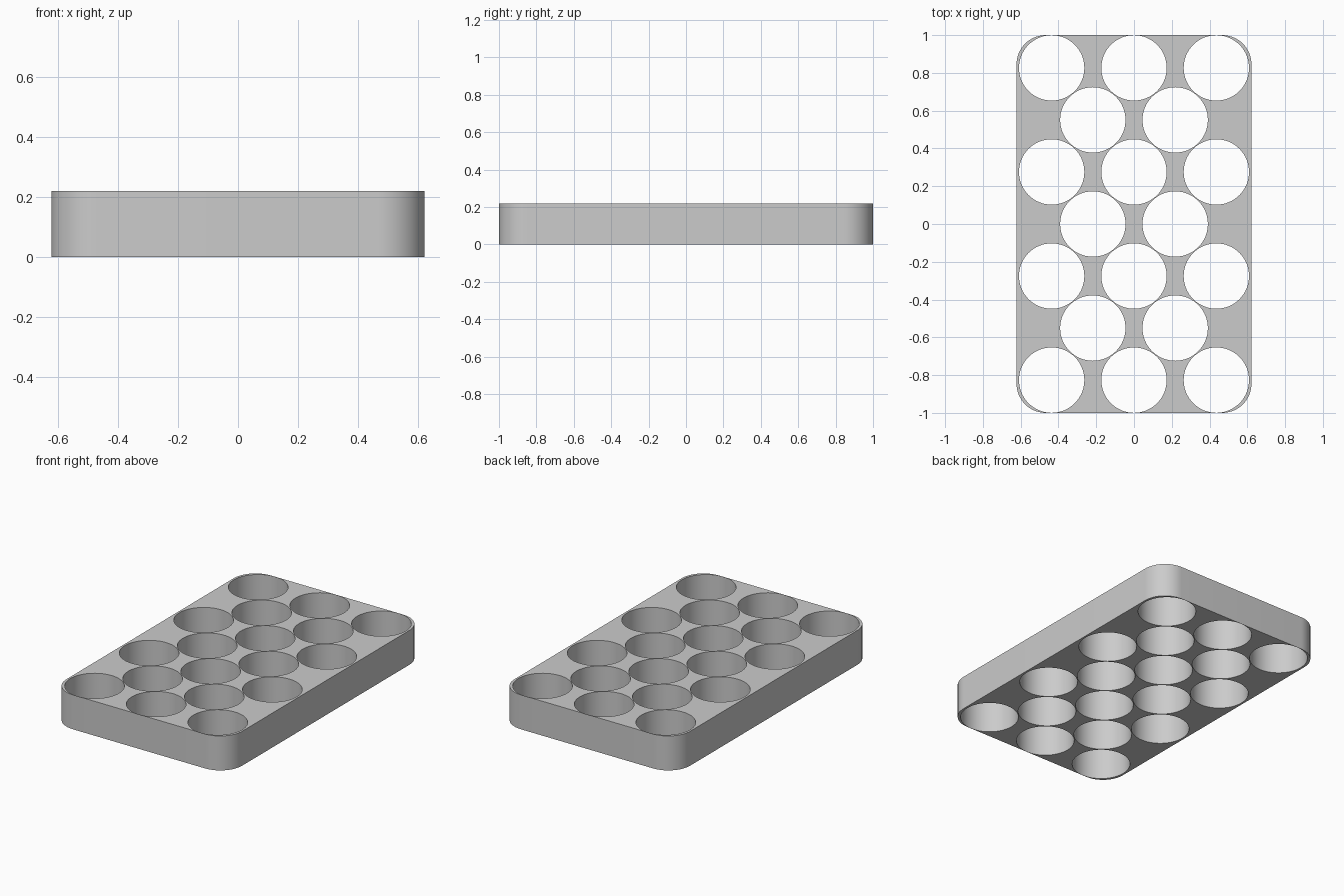
import bpy
import bmesh
from math import cos, sin, pi

cube = bpy.data.objects.get("Cube")
if cube:
    bpy.data.objects.remove(cube, do_unlink=True)

HALF_W, HALF_L, HEIGHT = 0.622, 1.0, 0.22
CORNER = 0.155
HOLE_R, STEP_X, STEP_Y = 0.173, 0.436, 0.2755

grey = bpy.data.materials.new("plain grey")
grey.use_nodes = True
colour = (0.6, 0.6, 0.6, 1)
grey.diffuse_color = colour
grey.node_tree.nodes["Principled BSDF"].inputs["Base Color"].default_value = colour


def arc(cx, cy, radius, start, sweep, count):
    return [(cx + radius * cos(start + sweep * i / count),
             cy + radius * sin(start + sweep * i / count)) for i in range(count + 1)]


def add_loop(bm, points):
    verts = [bm.verts.new((x, y, 0)) for x, y in points]
    for a, b in zip(verts, verts[1:] + verts[:1]):
        bm.edges.new((a, b))


bm = bmesh.new()

# Rounded outer wall
outline = []
for i, (sx, sy) in enumerate([(1, 1), (-1, 1), (-1, -1), (1, -1)]):
    outline += arc(sx * (HALF_W - CORNER), sy * (HALF_L - CORNER), CORNER, i * pi / 2, pi / 2, 16)
add_loop(bm, outline)

# Staggered rows of three and two round holes
for row in range(-3, 4):
    columns = (-1, 0, 1) if row % 2 else (-0.5, 0.5)
    for col in columns:
        add_loop(bm, arc(col * STEP_X, row * STEP_Y, HOLE_R, 0, 2 * pi, 64)[:-1])

# Fill between the loops and raise the plate
bmesh.ops.triangle_fill(bm, use_beauty=True, edges=bm.edges[:], normal=(0, 0, 1))
raised = bmesh.ops.extrude_face_region(bm, geom=bm.faces[:], use_keep_orig=True)
top = [v for v in raised["geom"] if isinstance(v, bmesh.types.BMVert)]
bmesh.ops.translate(bm, verts=top, vec=(0, 0, HEIGHT))
bmesh.ops.recalc_face_normals(bm, faces=bm.faces[:])

mesh = bpy.data.meshes.new("battery_tray")
bm.to_mesh(mesh)
bm.free()
mesh.materials.append(grey)
tray = bpy.data.objects.new("perforated_tray", mesh)
bpy.context.collection.objects.link(tray)
bpy.context.view_layer.objects.active = tray
tray.select_set(True)
bpy.ops.object.shade_smooth_by_angle()
